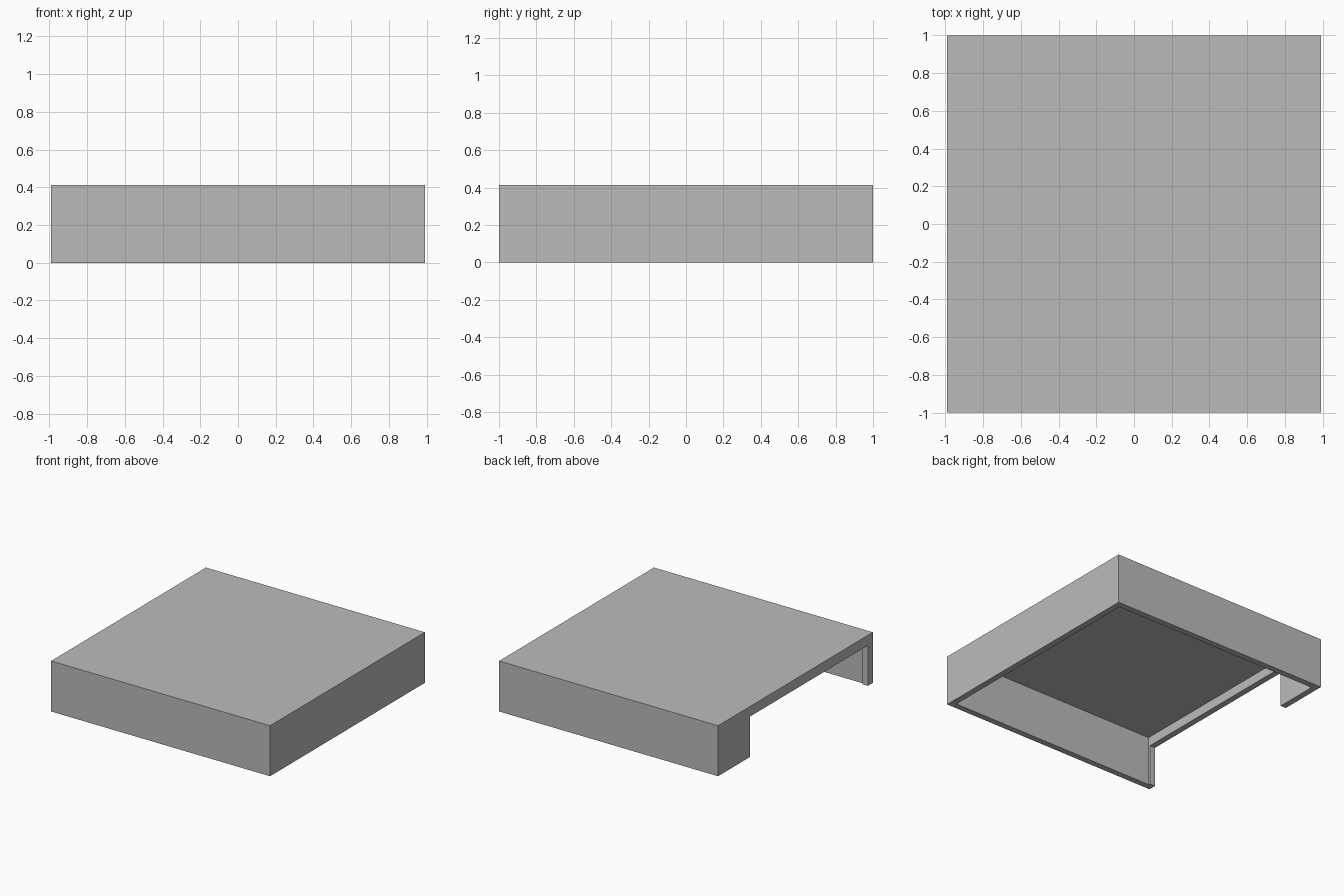
import bpy

# Remove the default cube
cube = bpy.data.objects.get("Cube")
if cube:
    bpy.data.objects.remove(cube, do_unlink=True)

HALF_X, HALF_Y, HEIGHT = 0.99, 1.0, 0.413
WALL, ROOF = 0.05, 0.007
NOTCH_START, NOTCH_END, NOTCH_TOP = -0.935, 0.59, 0.33


def make_box(name, low, high):
    """Axis-aligned box between two corners."""
    centre = [(a + b) / 2 for a, b in zip(low, high)]
    bpy.ops.mesh.primitive_cube_add(size=1, location=centre)
    box = bpy.context.object
    box.name = name
    box.scale = [b - a for a, b in zip(low, high)]
    bpy.ops.object.transform_apply(location=True, rotation=False, scale=True)
    return box


def cut(target, cutter):
    """Subtract the cutter from the target, then discard the cutter."""
    cutter.hide_render = True
    mod = target.modifiers.new("cut", "BOOLEAN")
    mod.operation = "DIFFERENCE"
    mod.solver = "EXACT"
    mod.object = cutter
    bpy.context.view_layer.objects.active = target
    bpy.ops.object.modifier_apply(modifier=mod.name)
    bpy.data.objects.remove(cutter, do_unlink=True)


# Outer block
cover = make_box("cover_shell", (-HALF_X, -HALF_Y, 0), (HALF_X, HALF_Y, HEIGHT))

# Hollow underside, leaving thin walls and a thin roof
inner_x, inner_y = HALF_X - WALL, HALF_Y - WALL
cut(cover, make_box("hollow_cutter", (-inner_x, -inner_y, -0.1),
                    (inner_x, inner_y, HEIGHT - ROOF)))

# Wide opening in one side wall
cut(cover, make_box("opening_cutter", (-HALF_X - 0.1, NOTCH_START, -0.1),
                    (-inner_x + 0.1, NOTCH_END, NOTCH_TOP)))

# Plain grey material
grey = bpy.data.materials.new("plain_grey")
grey.use_nodes = True
colour = (0.5, 0.5, 0.5, 1)
grey.diffuse_color = colour
grey.node_tree.nodes["Principled BSDF"].inputs["Base Color"].default_value = colour
cover.data.materials.clear()
cover.data.materials.append(grey)
